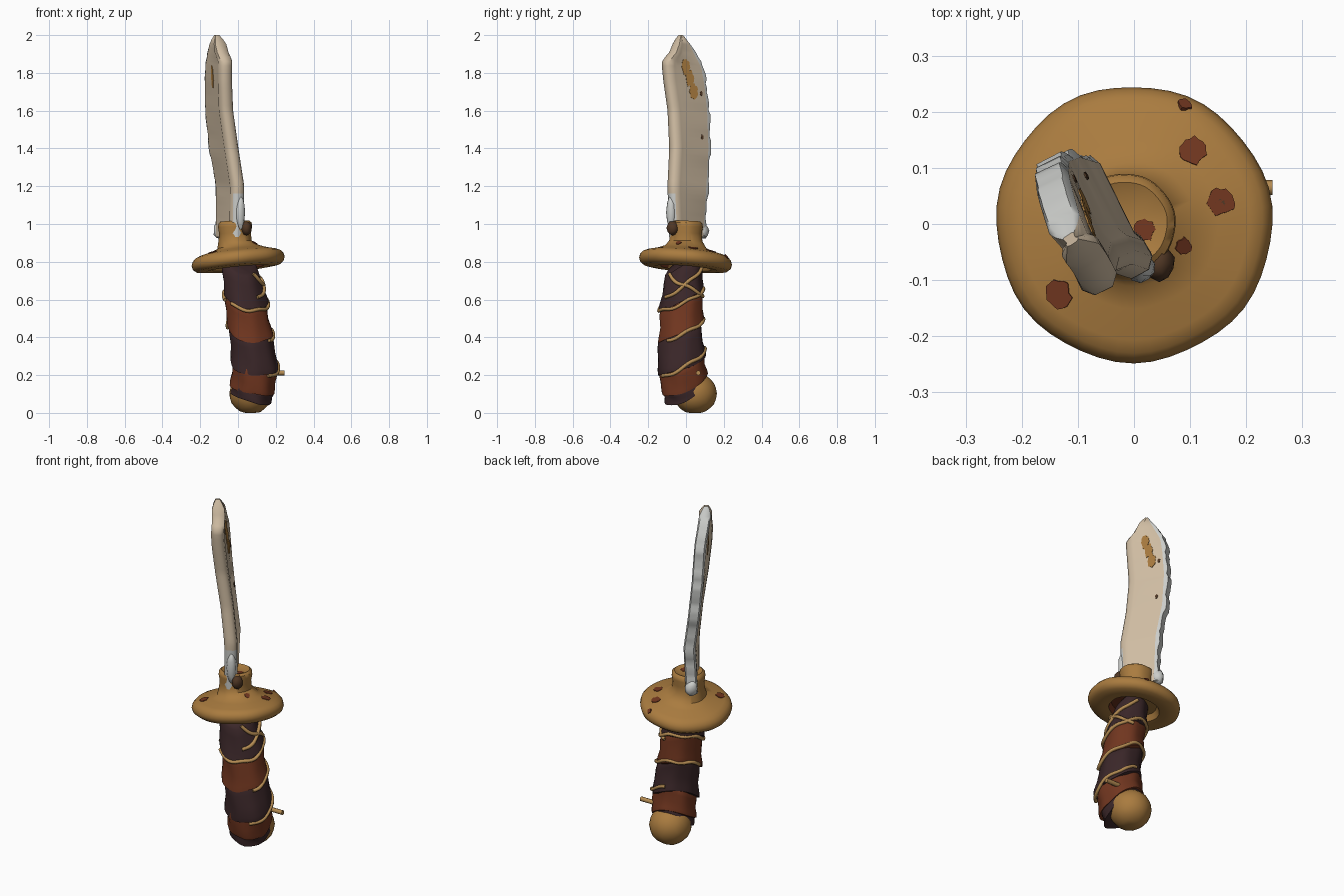
import bpy, bmesh, random
from math import sin, cos, pi, radians
from mathutils import Vector, Matrix
from mathutils.bvhtree import BVHTree

random.seed(4)
cube = bpy.data.objects.get("Cube")
if cube:
    bpy.data.objects.remove(cube)


def material(name, rgb):
    m = bpy.data.materials.new(name)
    m.use_nodes = True
    m.diffuse_color = (*rgb, 1)
    m.node_tree.nodes["Principled BSDF"].inputs["Base Color"].default_value = (*rgb, 1)
    return m


BONE = material("bone", (.62, .50, .36))
PALE = material("pale edge", (.60, .61, .59))
GOLD = material("golden wood", (.40, .20, .05))
RED = material("red leather", (.165, .037, .014))
DARK = material("dark leather", (.043, .02, .022))
CORD = material("cord", (.46, .26, .085))
BROWN = material("dark brown", (.08, .038, .018))


def finish(name, bm, *mats):
    bmesh.ops.recalc_face_normals(bm, faces=bm.faces)
    me = bpy.data.meshes.new(name)
    bm.to_mesh(me)
    bm.free()
    for m in mats:
        me.materials.append(m)
    ob = bpy.data.objects.new(name, me)
    bpy.context.collection.objects.link(ob)
    return ob


def loft(bm, rings, paint=None):
    """Skin closed rings of points; paint(row, column) gives a material index."""
    rows = [[bm.verts.new(p) for p in r] for r in rings]
    n = len(rows[0])
    for i in range(len(rows) - 1):
        for j in range(n):
            k = (j + 1) % n
            f = bm.faces.new((rows[i][j], rows[i][k], rows[i + 1][k], rows[i + 1][j]))
            if paint:
                f.material_index = paint(i, j)
    bm.faces.new(rows[0])
    bm.faces.new(rows[-1])


def lookup(table, z):
    """Linear interpolation in rows that start with a height."""
    for a, b in zip(table, table[1:]):
        if z <= b[0]:
            t = max(0, (z - a[0]) / (b[0] - a[0]))
            return [p + (q - p) * t for p, q in zip(a[1:], b[1:])]
    return list(table[-1][1:])


# Blade: height, spine x y, cutting edge x y
BLADE = [(.93, .01, -.08, -.10, .09), (1.2, .012, -.09, -.097, .11),
         (1.4, -.018, -.08, -.134, .12), (1.6, -.048, -.09, -.153, .115),
         (1.75, -.055, -.112, -.154, .10), (1.83, -.055, -.12, -.152, .085),
         (1.87, -.052, -.118, -.147, .062), (1.90, -.07, -.085, -.142, .045),
         (1.95, -.085, -.062, -.13, .01), (1.985, -.10, -.045, -.122, -.012),
         (2.0, -.108, -.035, -.118, -.02)]
ROWS = 46
heights = [.93 + 1.07 * i / ROWS for i in range(ROWS + 1)]


def blade_ring(z):
    sx, sy, ex, ey = lookup(BLADE, z)
    s, e = Vector((sx, sy, z)), Vector((ex, ey, z))
    u = (e - s).normalized()
    w = (e - s).length
    nick = random.uniform(-.009, .004) if 1 < z < 1.95 else 0
    nrm = Vector((-u.y, u.x, 0))
    k = min(1, w / .16)
    thick = min(1, .35 + (2 - z) * 16)
    half = [(0, .017), (.018 * k, .034), (.05 * k, .034), (.07 * k, .026),
            (w - .02 * k, .032), (w + nick, .024)]
    side = [s + u * a + nrm * h * thick for a, h in half]
    return side + [s + u * a - nrm * h * thick for a, h in reversed(half)]


def blade_paint(i, j):
    if j in (4, 5, 6):
        return 1
    return 1 if heights[i] < 1.16 and j in (0, 10, 11) else 0


bm = bmesh.new()
loft(bm, [blade_ring(z) for z in heights], blade_paint)
blade = finish("blade", bm, BONE, PALE)

# Guard with collar, turned from one profile and tilted
PROFILE = [(.01, 1.0), (.05, 1.004), (.075, 1.015), (.088, 1.005), (.09, .985), (.084, .95),
           (.088, .91), (.11, .878), (.15, .862), (.205, .848), (.228, .838), (.241, .822),
           (.246, .803), (.24, .783), (.222, .768), (.17, .762), (.135, .768), (.12, .80),
           (.01, .80)]


def guard_ring(r, z):
    ring = []
    for j in range(48):
        a = 2 * pi * j / 48
        q = r * (1 + .004 * sin(3 * a + 1) + .008 * sin(7 * a))
        lean = 1 if z < .9 else .35
        x, y = q * cos(a), q * sin(a)
        ring.append((x - (.016 if z > .9 else 0), y, z + lean * (.1 * x - .08 * y)))
    return ring


def guard_paint(i, j):
    # Stained hollow under one half of the guard
    return 1 if i > 15 and not 6 <= j < 30 else 0


bm = bmesh.new()
loft(bm, [guard_ring(r, z) for r, z in PROFILE], guard_paint)
guard = finish("guard", bm, GOLD, RED)


# Thin ragged plates laid on a surface
def patch(name, target, origin, direction, rx, ry, mat):
    src = bmesh.new()
    src.from_mesh(target.data)
    hit, nrm, _, _ = BVHTree.FromBMesh(src).ray_cast(Vector(origin), Vector(direction))
    src.free()
    if hit is None:
        return
    frame = Matrix.Translation(hit) @ nrm.to_track_quat("Z", "Y").to_matrix().to_4x4()
    outline = []
    for j in range(18):
        k, a = random.uniform(.8, 1.1), 2 * pi * j / 18
        outline.append((rx * k * cos(a), ry * k * sin(a)))
    bm = bmesh.new()
    loft(bm, [[frame @ Vector((x, y, h)) for x, y in outline] for h in (-.004, .003)])
    finish(name, bm, mat)


for x, y, r in [(.105, .13, .026), (.155, .04, .026), (-.135, -.125, .025), (.09, .213, .014),
                (.088, -.04, .016), (.018, -.012, .02)]:
    patch("guard_pit", guard, (x, y, 1.5), (0, 0, -1), r, r, RED)
for x, y in [(.108, .134), (.155, .034)]:
    patch("guard_pit_core", guard, (x, y, 1.5), (0, 0, -1), .011, .009, BROWN)
for z, y in [(1.83, -.002), (1.77, .02), (1.70, .04)]:
    patch("blade_stain", blade, (.5, y, z), (-1, 0, 0), .024, .045, GOLD)
patch("blade_stain_front", blade, (-.135, -.6, 1.78), (0, 1, 0), .012, .06, GOLD)
for z, y in [(1.69, .08), (1.46, .085)]:
    patch("blade_chip", blade, (.5, y, z), (-1, 0, 0), .008, .013, BROWN)

# Handle axis: height, centre x y, radius
GRIP = [(.05, .07, .02, .095), (.12, .075, .0, .11), (.2, .085, -.015, .118),
        (.3, .089, -.028, .12), (.4, .071, -.03, .116), (.5, .056, -.026, .113),
        (.6, .042, -.025, .112), (.75, .015, -.018, .10), (.85, .0, -.01, .09)]


def on_grip(z, a, scale=1, extra=0):
    """Point on the handle, with rings tilted like the wrapping."""
    cx, cy, r = lookup(GRIP, z)
    r = r * scale + extra
    return Vector((cx + r * cos(a), cy + r * sin(a), z + r * (.45 * sin(a) - .2 * cos(a))))


def wrap(name, low, high, mat, seed):
    bm = bmesh.new()
    rings = []
    shape = [(0, .9), (.02, 1.06), (.15, 1.05), (.4, .98), (.7, 1.0), (.92, .97), (1, .88)]
    for t, k in shape:
        z = low + (high - low) * t
        ring = []
        for j in range(36):
            a = 2 * pi * j / 36
            bulge = .03 * sin(3 * a + seed + 4 * t) + .018 * sin(7 * a + 2 * seed)
            ring.append(on_grip(z + .012 * sin(2 * a + seed), a, k + bulge))
        rings.append(ring)
    loft(bm, rings)
    finish(name, bm, mat)


wrap("wrap_top", .60, .79, DARK, 1)
wrap("wrap_upper", .43, .63, RED, 2.3)
wrap("wrap_middle", .25, .46, DARK, 3.1)
wrap("wrap_lower", .14, .28, RED, 4.4)
wrap("wrap_bottom", .095, .155, DARK, 5.2)


# Cords around the handle
def cord(name, z0, z1, a0, a1):
    cu = bpy.data.curves.new(name, "CURVE")
    cu.dimensions = "3D"
    cu.bevel_depth = .01
    cu.bevel_resolution = 1
    cu.use_fill_caps = True
    sp = cu.splines.new("POLY")
    n = 40
    sp.points.add(n)
    for i in range(n + 1):
        t = i / n
        a = radians(a0 + (a1 - a0) * t)
        z = z0 + (z1 - z0) * t + .006 * sin(5 * a)
        sp.points[i].co = (*on_grip(z, a, 1.04, .002), 1)
    cu.materials.append(CORD)
    bpy.context.collection.objects.link(bpy.data.objects.new(name, cu))


cord("cord_upper", .60, .60, -130, 200)
cord("cord_middle", .435, .44, -35, 190)
cord("cord_lower", .25, .28, -55, 100)
cord("cord_cross_a", .78, .57, -45, 75)
cord("cord_cross_b", .66, .73, -50, 75)


# Rounded lumps: pommel, collar knot, blade heel, spine base
def lump(name, centre, size, mat, detail=3, rough=0):
    bm = bmesh.new()
    bmesh.ops.create_icosphere(bm, subdivisions=detail, radius=1)
    for v in bm.verts:
        v.co *= 1 + random.uniform(-rough, rough)
        v.co = Vector(p * s + c for p, s, c in zip(v.co, size, centre))
        v.co.z = max(v.co.z, 0)
    finish(name, bm, mat)


lump("pommel", (.067, .048, .103), (.113, .115, .11), GOLD, 3, .012)
lump("collar_knot", (.045, -.07, .978), (.028, .032, .038), BROWN, 2, .06)
lump("blade_heel", (-.095, .085, .965), (.035, .035, .045), PALE, 2, .1)
lump("spine_base", (.012, -.078, 1.06), (.026, .026, .09), PALE, 2, .06)

# Peg sticking out of the lower wrap
bm = bmesh.new()
bmesh.ops.create_cone(bm, cap_ends=True, segments=8, radius1=.013, radius2=.013, depth=.09,
                      matrix=Matrix.Translation((.202, .065, .212)) @ Matrix.Rotation(pi / 2, 4, "Y"))
finish("peg", bm, CORD)

# Smooth shading with sharp creases kept
for ob in bpy.context.scene.objects:
    ob.select_set(ob.type == "MESH")
bpy.context.view_layer.objects.active = blade
bpy.ops.object.shade_smooth_by_angle(angle=radians(48))
